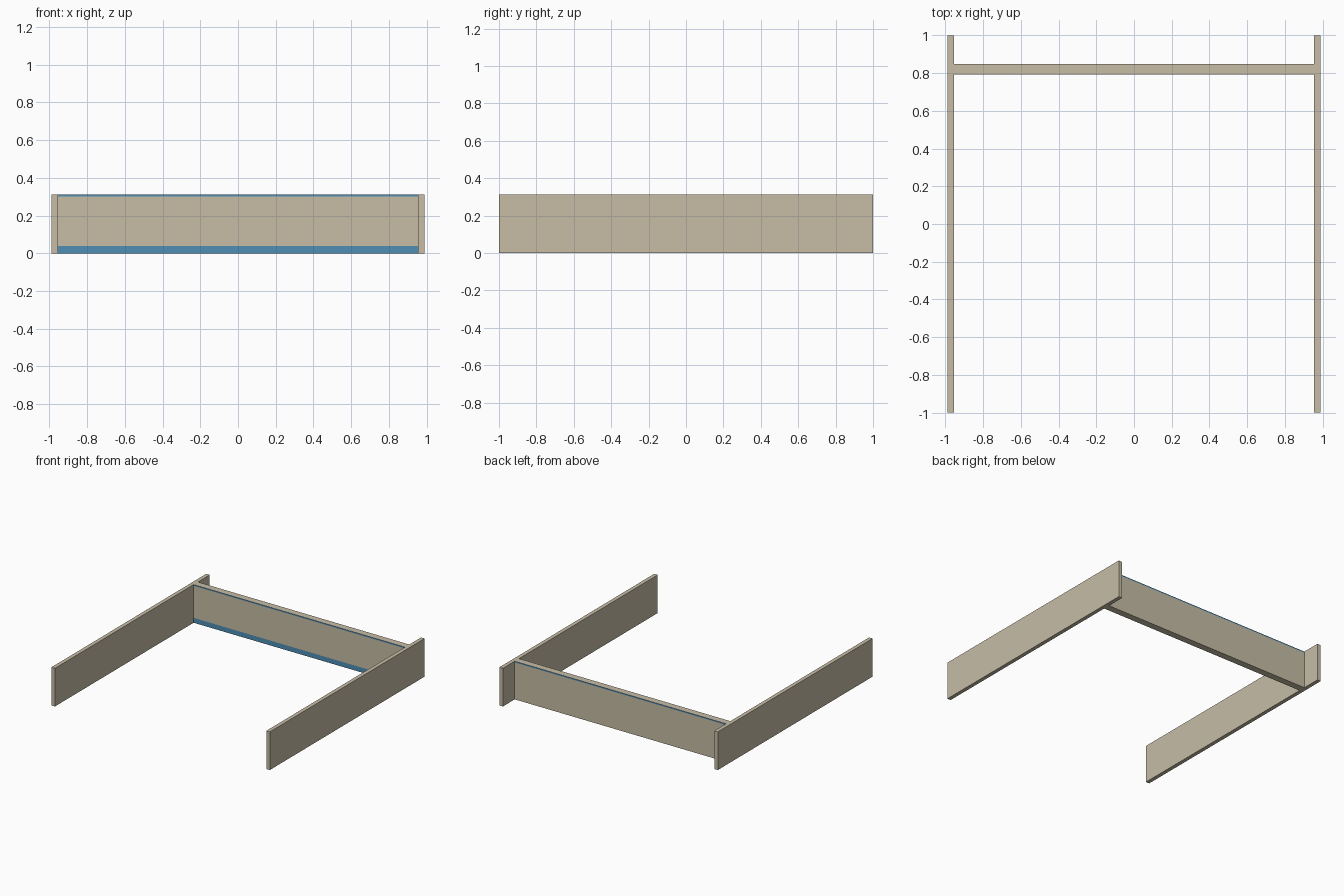
import bpy
import bmesh
from mathutils import Matrix, Vector

cube = bpy.data.objects.get("Cube")
if cube:
    bpy.data.objects.remove(cube, do_unlink=True)


def material(name, color):
    mat = bpy.data.materials.new(name)
    mat.use_nodes = True
    mat.diffuse_color = color
    mat.node_tree.nodes["Principled BSDF"].inputs["Base Color"].default_value = color
    return mat


beige = material("beige board", (0.57, 0.51, 0.38, 1))
blue = material("blue trim", (0.08, 0.27, 0.46, 1))


def board(name, low, high, cuts=(), is_blue=None):
    """Box between two corners, cut at heights, with faces coloured by a rule."""
    low, high = Vector(low), Vector(high)
    bm = bmesh.new()
    bmesh.ops.create_cube(bm, size=1, matrix=Matrix.Translation((low + high) / 2)
                          @ Matrix.Diagonal((*(high - low), 1)))
    for z in cuts:
        bmesh.ops.bisect_plane(bm, geom=bm.verts[:] + bm.edges[:] + bm.faces[:],
                               plane_co=(0, 0, z), plane_no=(0, 0, 1))
    bm.normal_update()
    mesh = bpy.data.meshes.new(name)
    mesh.materials.append(beige)
    mesh.materials.append(blue)
    if is_blue:
        for face in bm.faces:
            face.material_index = int(is_blue(face.normal, face.calc_center_median().z))
    bm.to_mesh(mesh)
    bm.free()
    obj = bpy.data.objects.new(name, mesh)
    bpy.context.collection.objects.link(obj)
    return obj


HEIGHT, INNER, OUTER = 0.312, 0.956, 0.988
TRIM_LOW, TRIM_HIGH = 0.04, 0.302

# Long side boards
board("left_side_board", (INNER, -1, 0), (OUTER, 1, HEIGHT))
board("right_side_board", (-OUTER, -1, 0), (-INNER, 1, HEIGHT))


# Cross board: blue trim along the front top and bottom and the back top
def trim_rule(normal, z):
    upper = abs(normal.y) > 0.5 and z > TRIM_HIGH
    lower = normal.y < -0.5 and z < TRIM_LOW
    return upper or lower


board("cross_board", (-INNER, 0.792, 0), (INNER, 0.848, HEIGHT),
      (TRIM_LOW, TRIM_HIGH), trim_rule)
